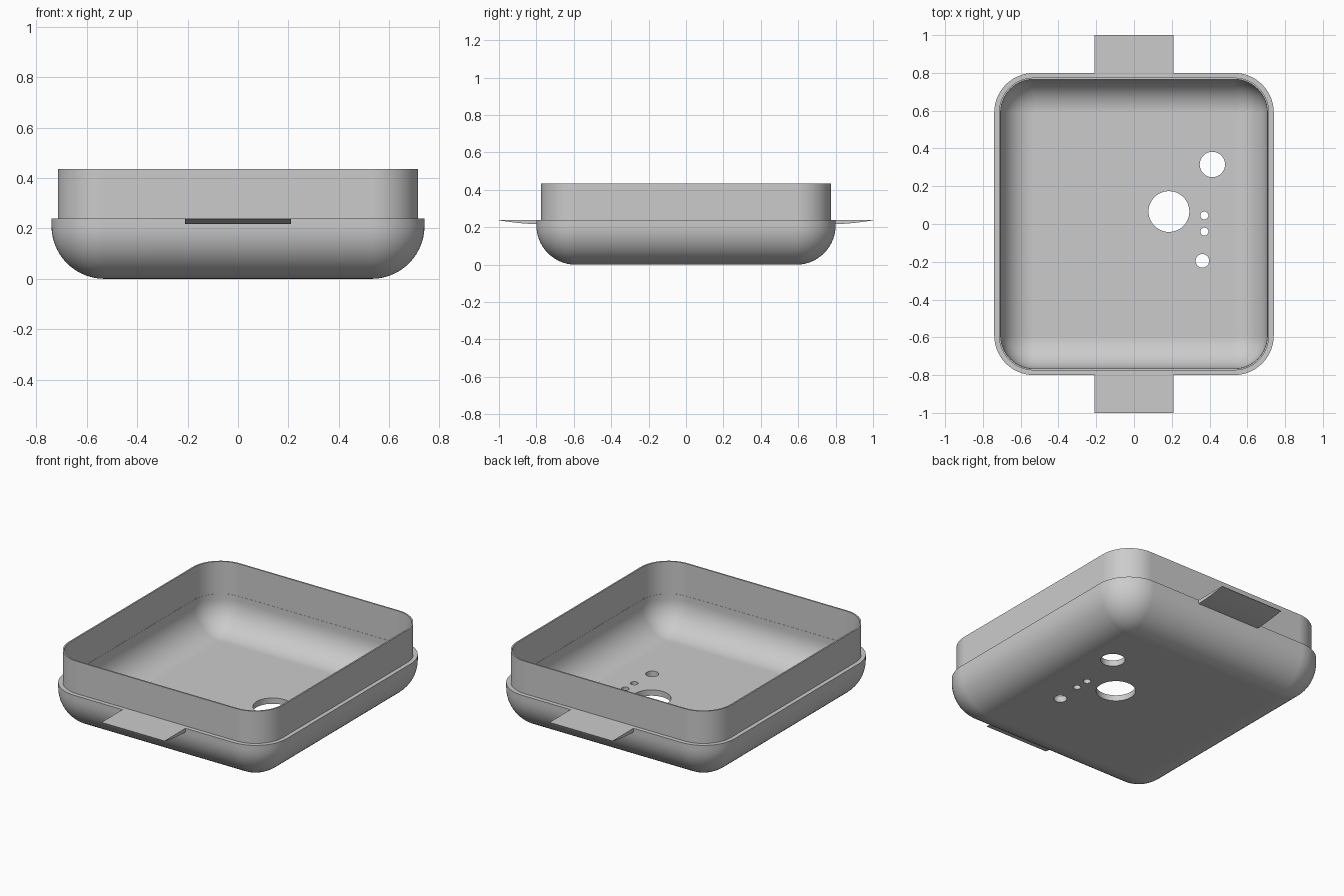
import bpy, bmesh
from math import sin, cos, pi

if "Cube" in bpy.data.objects:
    bpy.data.objects.remove(bpy.data.objects["Cube"], do_unlink=True)

HX, HY, R = 0.74, 0.80, 0.21      # outer half sizes and corner radius
RIM, TOP, WALL = 0.24, 0.435, 0.035
SEG = 14

grey = bpy.data.materials.new("plain grey")
grey.use_nodes = True
grey.diffuse_color = (0.6, 0.6, 0.6, 1)
grey.node_tree.nodes["Principled BSDF"].inputs["Base Color"].default_value = (0.6, 0.6, 0.6, 1)


def make_object(name, bm):
    bmesh.ops.remove_doubles(bm, verts=bm.verts, dist=1e-5)
    bmesh.ops.recalc_face_normals(bm, faces=bm.faces)
    mesh = bpy.data.meshes.new(name)
    bm.to_mesh(mesh)
    bm.free()
    mesh.materials.append(grey)
    obj = bpy.data.objects.new(name, mesh)
    bpy.context.collection.objects.link(obj)
    return obj


def activate(obj):
    bpy.ops.object.select_all(action='DESELECT')
    obj.select_set(True)
    bpy.context.view_layer.objects.active = obj


def smooth(obj):
    activate(obj)
    bpy.ops.object.shade_smooth_by_angle(angle=pi / 6)
    weighted = obj.modifiers.new("even normals", 'WEIGHTED_NORMAL')
    weighted.keep_sharp = True


def ring(bm, inset, z):
    """Rounded rectangle, inset from the outer outline."""
    r = max(R - inset, 0)
    verts = []
    for k, (sx, sy) in enumerate([(1, 1), (-1, 1), (-1, -1), (1, -1)]):
        for i in range(SEG + 1):
            a = (k + i / SEG) * pi / 2
            verts.append(bm.verts.new((sx * (HX - R) + r * cos(a),
                                       sy * (HY - R) + r * sin(a), z)))
    return verts


def loft(bm, profile, closed=False):
    rings = [ring(bm, d, z) for d, z in profile]
    pairs = list(zip(rings, rings[1:]))
    if closed:
        pairs.append((rings[-1], rings[0]))
    for a, b in pairs:
        n = len(a)
        for i in range(n):
            j = (i + 1) % n
            bm.faces.new((a[i], a[j], b[j], b[i]))
    return rings


# Bowl shaped case: outer fillet up to the rim, then down the inner fillet
def fillet(inset, floor):
    r = R - inset
    return [(inset + r * (1 - sin(t)), floor + r * (1 - cos(t)))
            for t in (i / SEG * pi / 2 for i in range(SEG + 1))]


bm = bmesh.new()
outer = fillet(0, 0) + [(0, RIM)]
inner = [(WALL, RIM)] + fillet(WALL, WALL)[::-1]
rings = loft(bm, outer + inner)
for end in (rings[0], rings[-1]):
    bm.faces.new([end[k * (SEG + 1)] for k in range(4)])
case = make_object("case", bm)

# Round openings through the floor
bm = bmesh.new()
holes = [(0.185, 0.066, 0.108), (0.415, 0.315, 0.067), (0.373, 0.045, 0.021),
         (0.373, -0.04, 0.021), (0.362, -0.195, 0.036)]
for x, y, r in holes:
    made = bmesh.ops.create_cone(bm, cap_ends=True, segments=48, radius1=r, radius2=r, depth=0.2)
    bmesh.ops.translate(bm, verts=made["verts"], vec=(x, y, 0))
cutter = make_object("hole_cutter", bm)
cutter.hide_render = True
cut = case.modifiers.new("holes", 'BOOLEAN')
cut.object = cutter
cut.solver = 'EXACT'
activate(case)
bpy.ops.object.modifier_apply(modifier=cut.name)
bpy.data.objects.remove(cutter, do_unlink=True)
smooth(case)

# Thin upright lip set in from the rim
bm = bmesh.new()
loft(bm, [(0.025, RIM - 0.02), (0.025, TOP), (0.034, TOP), (0.034, RIM - 0.02)], closed=True)
smooth(make_object("lip", bm))

# Tapered tabs at front and back, curved underneath
for name, side in (("front_tab", -1), ("back_tab", 1)):
    bm = bmesh.new()
    steps = 8
    under = [(1 - 0.21 * i / steps, RIM - 0.003 - 0.02 * sin(i / steps * pi / 2))
             for i in range(steps + 1)]
    outline = under + [(0.79, RIM), (1, RIM)]
    face = bm.faces.new([bm.verts.new((-0.21, side * y, z)) for y, z in outline])
    made = bmesh.ops.extrude_face_region(bm, geom=[face])
    moved = [g for g in made["geom"] if isinstance(g, bmesh.types.BMVert)]
    bmesh.ops.translate(bm, verts=moved, vec=(0.42, 0, 0))
    smooth(make_object(name, bm))
